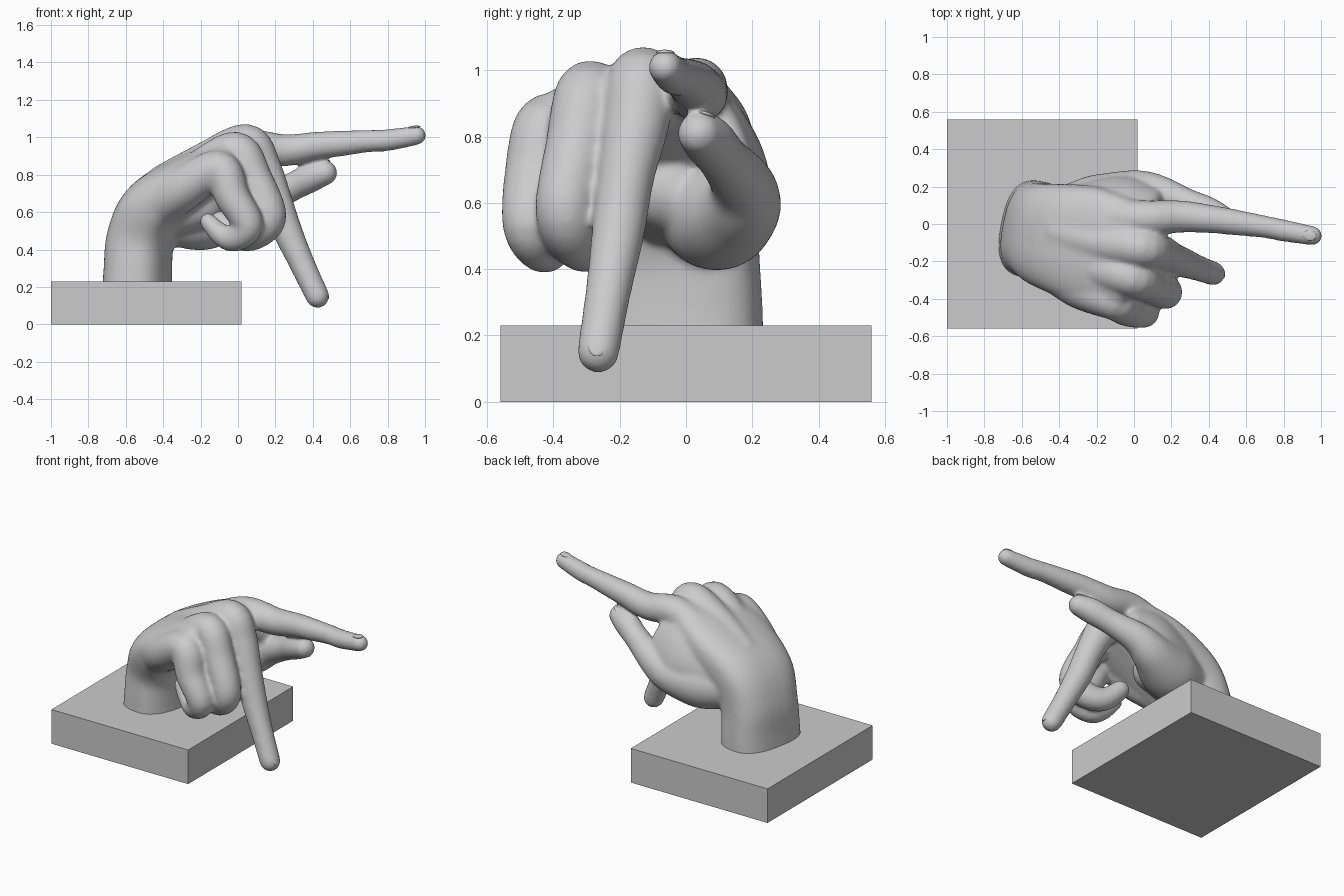
import bpy, bmesh
from math import sin, cos, pi, copysign
from mathutils import Vector, Matrix

if "Cube" in bpy.data.objects:
    bpy.data.objects.remove(bpy.data.objects["Cube"])

grey = bpy.data.materials.new("plaster grey")
grey.use_nodes = True
grey.diffuse_color = (0.6, 0.6, 0.6, 1)
grey.node_tree.nodes["Principled BSDF"].inputs["Base Color"].default_value = grey.diffuse_color

SIDES = 32


def make_object(name, bm):
    bmesh.ops.recalc_face_normals(bm, faces=bm.faces)
    mesh = bpy.data.meshes.new(name)
    bm.to_mesh(mesh)
    bm.free()
    mesh.materials.append(grey)
    obj = bpy.data.objects.new(name, mesh)
    bpy.context.collection.objects.link(obj)
    return obj


def smooth_path(points, steps=6):
    """Catmull-Rom through points of any dimension."""
    pts = [Vector(p) for p in points]
    pts = [pts[0]] + pts + [pts[-1]]
    out = []
    for a, b, c, d in zip(pts, pts[1:], pts[2:], pts[3:]):
        for i in range(steps):
            t = i / steps
            out.append(0.5 * (2 * b + (c - a) * t + (2 * a - 5 * b + 4 * c - d) * t**2
                              + (3 * b - a - 3 * c + d) * t**3))
    return out + [pts[-1]]


def loft(bm, sections, side_axis, power=1):
    """Skin (super)ellipses (x, y, z, half width, half thickness) along a path, round end."""
    path = smooth_path(sections)
    rings = []
    side = Vector(side_axis)
    for i, p in enumerate(path):
        before, after = path[max(i - 1, 0)], path[min(i + 1, len(path) - 1)]
        along = (Vector(after[:3]) - Vector(before[:3])).normalized()
        across = (side - along * side.dot(along)).normalized()
        rings.append((Vector(p[:3]), across, along.cross(across), p[3], p[4]))
    centre, across, up, w, t = rings[-1]
    along = across.cross(up)
    for k in range(1, 6):
        a = k / 6 * pi / 2
        rings.append((centre + along * t * sin(a), across, up, w * cos(a), t * cos(a)))

    def rounded(v):
        return copysign(abs(v) ** power, v)

    angles = [2 * pi * k / SIDES for k in range(SIDES)]
    loops = [[bm.verts.new(c + x * w * rounded(cos(a)) + y * t * rounded(sin(a)))
              for a in angles] for c, x, y, w, t in rings]
    for a, b in zip(loops, loops[1:]):
        for k in range(SIDES):
            n = (k + 1) % SIDES
            bm.faces.new((a[k], a[n], b[n], b[k]))
    bm.faces.new(loops[0])
    bm.faces.new(loops[-1])


def digit(bm, points):
    loft(bm, [(x, y, z, r, r) for x, y, z, r in points], (0, 1, 0))


# Plinth
bm = bmesh.new()
bmesh.ops.create_cube(bm, size=1, matrix=Matrix.Translation((-0.49, 0, 0.115))
                      @ Matrix.Diagonal((1.02, 1.12, 0.23, 1)))
make_object("plinth", bm)

# Hand: overlapping lofts fused into one skin
hand = bmesh.new()

# Wrist and palm
loft(hand, [(-0.54, -0.03, 0.12, 0.265, 0.18), (-0.535, -0.03, 0.3, 0.26, 0.172),
            (-0.52, -0.035, 0.47, 0.255, 0.172), (-0.445, -0.065, 0.635, 0.285, 0.165),
            (-0.24, -0.115, 0.78, 0.32, 0.14), (-0.04, -0.17, 0.89, 0.3, 0.115)],
     (0.19, 0.95, 0.15), 0.75)

# Thumb
digit(hand, [(-0.35, 0.06, 0.57, 0.15), (-0.18, 0.1, 0.565, 0.168), (0, 0.165, 0.595, 0.125),
             (0.12, 0.17, 0.655, 0.097), (0.28, 0.115, 0.73, 0.077), (0.39, 0.07, 0.785, 0.079),
             (0.465, 0.04, 0.81, 0.067)])

# Web between thumb and index finger, and the heel of the palm
loft(hand, [(-0.34, 0.08, 0.68, 0.16, 0.11), (-0.08, 0.13, 0.76, 0.21, 0.095),
            (0.08, 0.115, 0.81, 0.15, 0.06)], (0, 0.42, -0.91))
digit(hand, [(-0.4, -0.06, 0.59, 0.13), (-0.2, -0.05, 0.64, 0.13)])

# Index finger, pointing ahead
digit(hand, [(-0.42, 0.06, 0.7, 0.11), (-0.2, 0.045, 0.83, 0.1), (0.04, 0.03, 0.94, 0.097),
             (0.25, 0.04, 0.93, 0.086), (0.42, 0.025, 0.955, 0.075), (0.53, 0.01, 0.965, 0.07),
             (0.7, -0.015, 0.98, 0.06), (0.8, -0.035, 0.985, 0.059), (0.955, -0.063, 1.01, 0.052)])

# Middle finger, pointing down
digit(hand, [(-0.4, -0.04, 0.73, 0.12), (-0.18, -0.1, 0.86, 0.11), (0.045, -0.13, 0.968, 0.105),
             (0.13, -0.15, 0.84, 0.1), (0.2, -0.18, 0.68, 0.085), (0.26, -0.205, 0.51, 0.08),
             (0.34, -0.235, 0.33, 0.069), (0.425, -0.265, 0.15, 0.064)])

# Ring finger, curled
digit(hand, [(-0.44, -0.13, 0.67, 0.12), (-0.22, -0.23, 0.81, 0.11), (-0.01, -0.29, 0.93, 0.102),
             (0.085, -0.325, 0.78, 0.098), (0.17, -0.365, 0.58, 0.09), (0.1, -0.33, 0.485, 0.082),
             (0, -0.28, 0.47, 0.072), (-0.09, -0.24, 0.55, 0.06)])

# Little finger, curled
digit(hand, [(-0.48, -0.18, 0.6, 0.13), (-0.3, -0.33, 0.72, 0.118), (-0.1, -0.415, 0.83, 0.102),
             (-0.03, -0.455, 0.68, 0.094), (0.055, -0.472, 0.53, 0.082), (-0.02, -0.43, 0.46, 0.073),
             (-0.09, -0.4, 0.48, 0.06), (-0.16, -0.37, 0.55, 0.047)])

obj = make_object("hand", hand)
remesh = obj.modifiers.new("fuse", "REMESH")
remesh.mode = "VOXEL"
remesh.voxel_size = 0.011
remesh.use_smooth_shade = True
soften = obj.modifiers.new("soften", "SMOOTH")
soften.factor = 0.5
soften.iterations = 20

# Fingernails: thin shells set into the three straight digits
for name, place, along, up in (
        ("index_nail", (0.94, -0.062, 1.053), (1, -0.17, 0.1), (0, 0, 1)),
        ("middle_nail", (0.471, -0.267, 0.17), (0.4, -0.13, -0.9), (1, 0, 0.4)),
        ("thumb_nail", (0.46, 0.06, 0.864), (0.9, -0.3, 0.3), (-0.3, 0.3, 0.9))):
    x = Vector(along).normalized()
    y = Vector(up).cross(x).normalized()
    turn = Matrix((x, y, x.cross(y))).transposed().to_4x4()
    bm = bmesh.new()
    bmesh.ops.create_uvsphere(bm, u_segments=20, v_segments=12, radius=1,
                              matrix=Matrix.Translation(place) @ turn
                              @ Matrix.Diagonal((0.036, 0.028, 0.009, 1)))
    for f in bm.faces:
        f.smooth = True
    make_object(name, bm)
